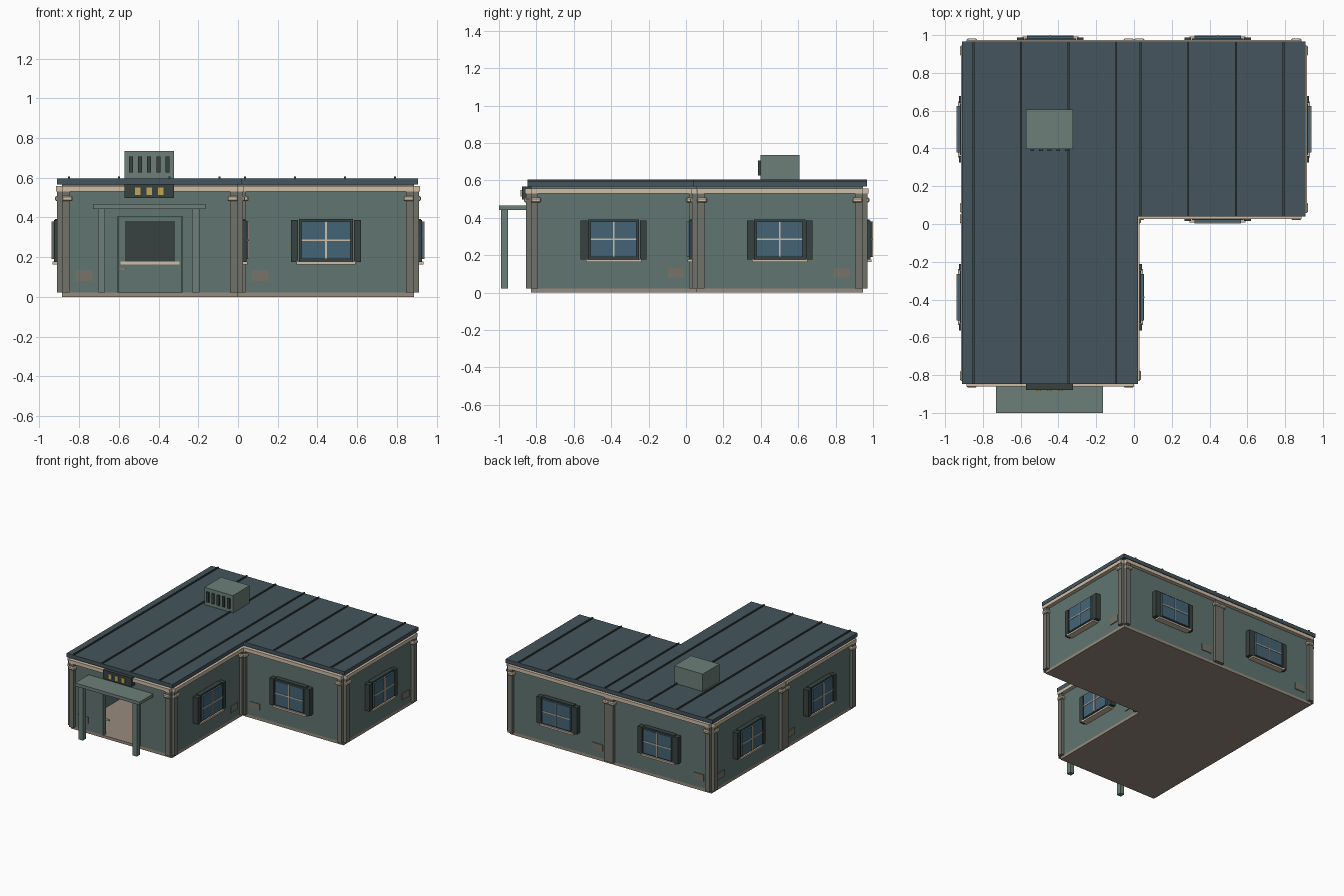
import bpy, bmesh
from mathutils import Matrix, Vector

if "Cube" in bpy.data.objects:
    bpy.data.objects.remove(bpy.data.objects["Cube"])

def mat(name, rgb):
    m = bpy.data.materials.new(name)
    m.diffuse_color = [(c / 255) ** 2.2 for c in rgb] + [1]
    m.use_nodes = True
    m.node_tree.nodes["Principled BSDF"].inputs["Base Color"].default_value = m.diffuse_color
    return m

WALL = mat("wall_green", (96, 116, 112))
ROOF = mat("roof_slate", (70, 86, 94))
CREAM = mat("cream_trim", (205, 188, 165))
FLOOR = mat("floor_tan", (150, 138, 124))
POST = mat("pilaster_grey", (112, 114, 106))
DARK = mat("dark_green", (58, 68, 66))
GLASS = mat("glass_blue", (70, 100, 118))
PALE = mat("pale_green", (108, 126, 120))
BROWN = mat("vent_brown", (118, 116, 104))
LAMP = mat("lamp_yellow", (190, 165, 90))

parts = {}

def box(name, material, x0, x1, y0, y1, z0, z1):
    # Boxes sharing a name are gathered into one object
    bm, _ = parts.setdefault(name, (bmesh.new(), material))
    m = Matrix.Translation(((x0 + x1) / 2, (y0 + y1) / 2, (z0 + z1) / 2))
    bmesh.ops.create_cube(bm, size=1, matrix=m @ Matrix.Diagonal(
        (abs(x1 - x0), abs(y1 - y0), abs(z1 - z0), 1)))

def l_slab(name, material, x0, x1, xm, y0, y1, ym, z0, z1):
    # L-shaped outline pushed upward
    bm = bmesh.new()
    pts = [(x0, y0), (xm, y0), (xm, ym), (x1, ym), (x1, y1), (x0, y1)]
    f = bm.faces.new([bm.verts.new((x, y, z0)) for x, y in pts])
    r = bmesh.ops.extrude_face_region(bm, geom=[f])
    bmesh.ops.translate(bm, vec=Vector((0, 0, z1 - z0)),
                        verts=[v for v in r["geom"] if isinstance(v, bmesh.types.BMVert)])
    bmesh.ops.recalc_face_normals(bm, faces=bm.faces)
    parts[name] = (bm, material)

X, Y0, YM, Y1 = 0.885, -0.83, 0.057, 0.945
H = 0.443   # half width of one wall bay

# Floor and roof
l_slab("floor", FLOOR, -X, X, 0, Y0, Y1, YM, 0, 0.022)
l_slab("roof", ROOF, -0.91, 0.907, 0.02, -0.848, 0.967, 0.04, 0.567, 0.597)
for i in range(4):
    for x, y in ((-0.85 + i * 0.252, -0.848), (0.035 + i * 0.252, 0.04)):
        box("roof_seams", DARK, x - 0.005, x + 0.005, y, 0.967, 0.59, 0.606)

# Wall bays: axis it runs along, centre on that axis, wall plane, outward sign
bays = [("x", -H, Y0, -1), ("x", H, YM, -1), ("x", -H, Y1, 1), ("x", H, Y1, 1),
        ("y", -0.387, 0, 1), ("y", 0.501, X, 1), ("y", -0.387, -X, -1), ("y", 0.501, -X, -1)]

for i, (axis, c, plane, s) in enumerate(bays):
    def put(name, material, u0, u1, d0, d1, z0, z1):
        a = sorted((c + u0, c + u1))
        b = sorted((plane + s * d0, plane + s * d1))
        if axis == "x":
            box(name, material, *a, *b, z0, z1)
        else:
            box(name, material, *b, *a, z0, z1)

    # Trim: cornice, pilasters with capitals, low vent
    put("cornice", CREAM, -H, H, 0, 0.03, 0.53, 0.558)
    for e in (-1, 1):
        put("pilasters", POST, e * (H - 0.04), e * H, 0, 0.025, 0.022, 0.53)
        put("pilaster_capitals", CREAM, e * (H - 0.055), e * H, 0, 0.036, 0.482, 0.508)
    v = -0.333 if axis == "x" else 0.333
    put("wall_vents", BROWN, v - 0.043, v + 0.043, 0, 0.006, 0.08, 0.132)

    if i == 0:
        # Doorway bay
        for e in (-1, 1):
            put("walls", WALL, e * 0.167, e * H, -0.03, 0, 0.022, 0.567)
            put("door_frame", WALL, e * 0.155, e * 0.167, -0.03, 0.008, 0.022, 0.405)
        put("walls", WALL, -0.167, 0.167, -0.03, 0, 0.405, 0.567)
        put("door_handle", CREAM, -0.165, -0.12, -0.03, -0.02, 0.135, 0.146)
        continue

    # Window bay
    put("walls", WALL, -H, H, -0.03, 0, 0.022, 0.567)
    put("window_frames", DARK, -0.137, 0.137, 0, 0.036, 0.176, 0.392)
    put("window_backs", DARK, -0.125, 0.125, -0.034, -0.03, 0.178, 0.382)
    put("window_glass", GLASS, -0.123, 0.123, 0.03, 0.05, 0.19, 0.38)
    put("window_bars", CREAM, -0.004, 0.004, 0.048, 0.055, 0.19, 0.38)
    put("window_bars", CREAM, -0.123, 0.123, 0.048, 0.054, 0.282, 0.29)
    put("window_sills", CREAM, -0.148, 0.148, -0.036, 0.048, 0.164, 0.178)
    for e in (-1, 1):
        put("shutters", DARK, e * 0.14, e * 0.176, 0, 0.042, 0.176, 0.387)

# Entrance canopy on two posts
box("canopy", PALE, -0.73, -0.163, -1.0, -0.83, 0.442, 0.467)
for x in (-0.687, -0.213):
    box("canopy_posts", PALE, x - 0.018, x + 0.018, -0.99, -0.952, 0.022, 0.442)

# Lamp panel above the entrance
box("lamp_panel", DARK, -0.572, -0.322, -0.878, -0.83, 0.497, 0.568)
for x in (-0.505, -0.447, -0.389):
    box("lamps", LAMP, x - 0.013, x + 0.013, -0.885, -0.875, 0.513, 0.55)

# Rooftop unit with slots
box("roof_unit", PALE, -0.572, -0.322, 0.397, 0.607, 0.59, 0.735)
for i in range(5):
    x = -0.539 + i * 0.046
    box("roof_unit_slots", DARK, x - 0.01, x + 0.01, 0.386, 0.4, 0.627, 0.707)

# Turn gathered boxes into objects
for name, (bm, material) in parts.items():
    me = bpy.data.meshes.new(name)
    bm.to_mesh(me)
    bm.free()
    me.materials.append(material)
    ob = bpy.data.objects.new(name, me)
    bpy.context.collection.objects.link(ob)
    if name == "pilaster_capitals":
        b = ob.modifiers.new("chamfer", "BEVEL")
        b.width, b.segments = 0.006, 1
